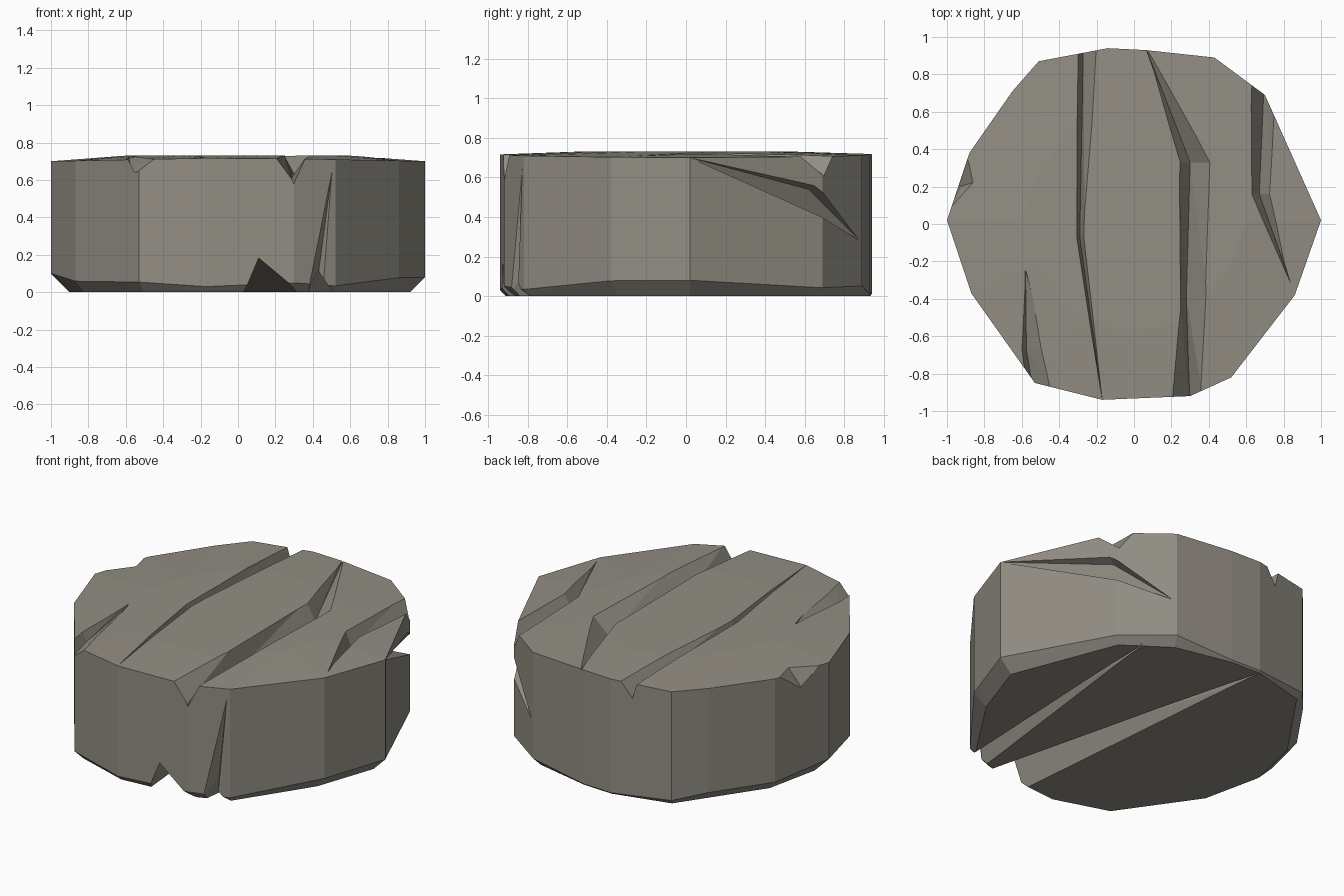
import bpy, bmesh

if "Cube" in bpy.data.objects:
    bpy.data.objects.remove(bpy.data.objects["Cube"])

stone = bpy.data.materials.new("grey brown stone")
stone.diffuse_color = (0.29, 0.272, 0.232, 1)
stone.use_nodes = True
stone.node_tree.nodes["Principled BSDF"].inputs["Base Color"].default_value = stone.diffuse_color


def make(name, bm):
    bmesh.ops.recalc_face_normals(bm, faces=bm.faces)
    me = bpy.data.meshes.new(name)
    bm.to_mesh(me)
    bm.free()
    ob = bpy.data.objects.new(name, me)
    bpy.context.collection.objects.link(ob)
    return ob


def hull(name, *pts):
    """Object from the convex hull of points."""
    bm = bmesh.new()
    for p in pts:
        bm.verts.new(p)
    bmesh.ops.convex_hull(bm, input=bm.verts)
    junk = [v for v in bm.verts if not v.link_faces]
    bmesh.ops.delete(bm, geom=junk, context='VERTS')
    return make(name, bm)


# slab: faceted rim outline, slightly domed top, chamfered bottom edge
rim = [(1.0, .02), (.86, -.38), (.52, -.82), (.3, -.92), (-.17, -.94),
       (-.53, -.85), (-.87, -.37), (-1.0, .02), (-.88, .38), (-.65, .71),
       (-.51, .87), (-.14, .94), (.06, .93), (.43, .89), (.7, .69)]
pts = []
for i, (x, y) in enumerate(rim):
    low = .01 if y > .9 else .03 + .05 * abs(x) ** 4 + .02 * (i % 2)
    pts += [(x, y, .72 - .02 * abs(x)), (x, y, low), (x * (1 - low), y * (1 - low), 0),
            (x * .6, y * .6, .73)]
slab = hull("stone_slab", *pts)
slab.data.materials.append(stone)


def carve(cutter):
    """Cut a helper shape out of the slab."""
    cutter.hide_render = True
    m = slab.modifiers.new(cutter.name, 'BOOLEAN')
    m.operation, m.solver, m.object = 'DIFFERENCE', 'EXACT', cutter
    with bpy.context.temp_override(object=slab, active_object=slab):
        bpy.ops.object.modifier_apply(modifier=m.name)
    bpy.data.objects.remove(cutter)


def groove(name, side, *rows):
    """V crack along y; row = (y, bottom x, left width, right width, depth).
    A row (y, x) is a pointed end. side 1 cuts the top, -1 the underside."""
    surface = .725 if side > 0 else 0
    bm = bmesh.new()
    rings = []
    for row in rows:
        y, x, l, r, d = row if len(row) > 2 else (*row, .003, .003, .01)
        k = 1 + .02 / max(d, .02)      # lid sits just clear of the surface
        lid = surface + side * .02
        rings.append([bm.verts.new(p) for p in
                      ((x - l * k, y, lid), (x, y, surface - side * d), (x + r * k, y, lid))])
    for a, b in zip(rings, rings[1:]):
        for i in range(3):
            j = (i + 1) % 3
            bm.faces.new((a[i], a[j], b[j]))
            bm.faces.new((a[i], b[j], b[i]))
    bm.faces.new(rings[0])
    bm.faces.new(rings[-1])
    carve(make(name, bm))


# cracks across the top
groove("top_crack_left", 1, (1, -.27, .03, .08, .11), (-.07, -.29, .015, .02, .07), (-.94, -.17))
groove("top_crack_middle", 1, (.95, .06), (.33, .3, .05, .1, .09),
       (-.4, .28, .03, .1, .12), (-1, .3, .11, .07, .15))
groove("top_crack_right", 1, (.85, .7, .08, .08, .13), (.16, .67, .04, .06, .09), (-.38, .86))
groove("top_crack_front", 1, (-.25, -.58), (-.67, -.575, .03, .09, .07), (-.95, -.53, .05, .12, .1))

# cracks across the underside
groove("under_crack_left", -1, (.92, -.14), (-1, .12, .08, .23, .19))
groove("under_crack_right", -1, (.78, .57), (-1, .41, .055, .09, .13))

# upright crack at the front and sideways notch under the back right lip
carve(hull("rim_crack", (.51, -.83, .7), (.31, -1, -.05), (.41, -.8, -.05), (.53, -.96, -.05)))
carve(hull("rim_notch", (1, .02, .7), (.67, .62, .54), (.9, .74, .63),
           (.9, .74, .42), (.45, .88, .28)))

# chipped corner on the left
carve(hull("left_chip", (-1, .05, .73), (-.8, .24, .8), (-.84, .45, .8), (-.93, .2, .6),
           (-1.1, .4, .5)))

for p in slab.data.polygons:
    p.use_smooth = False
    p.material_index = 0
